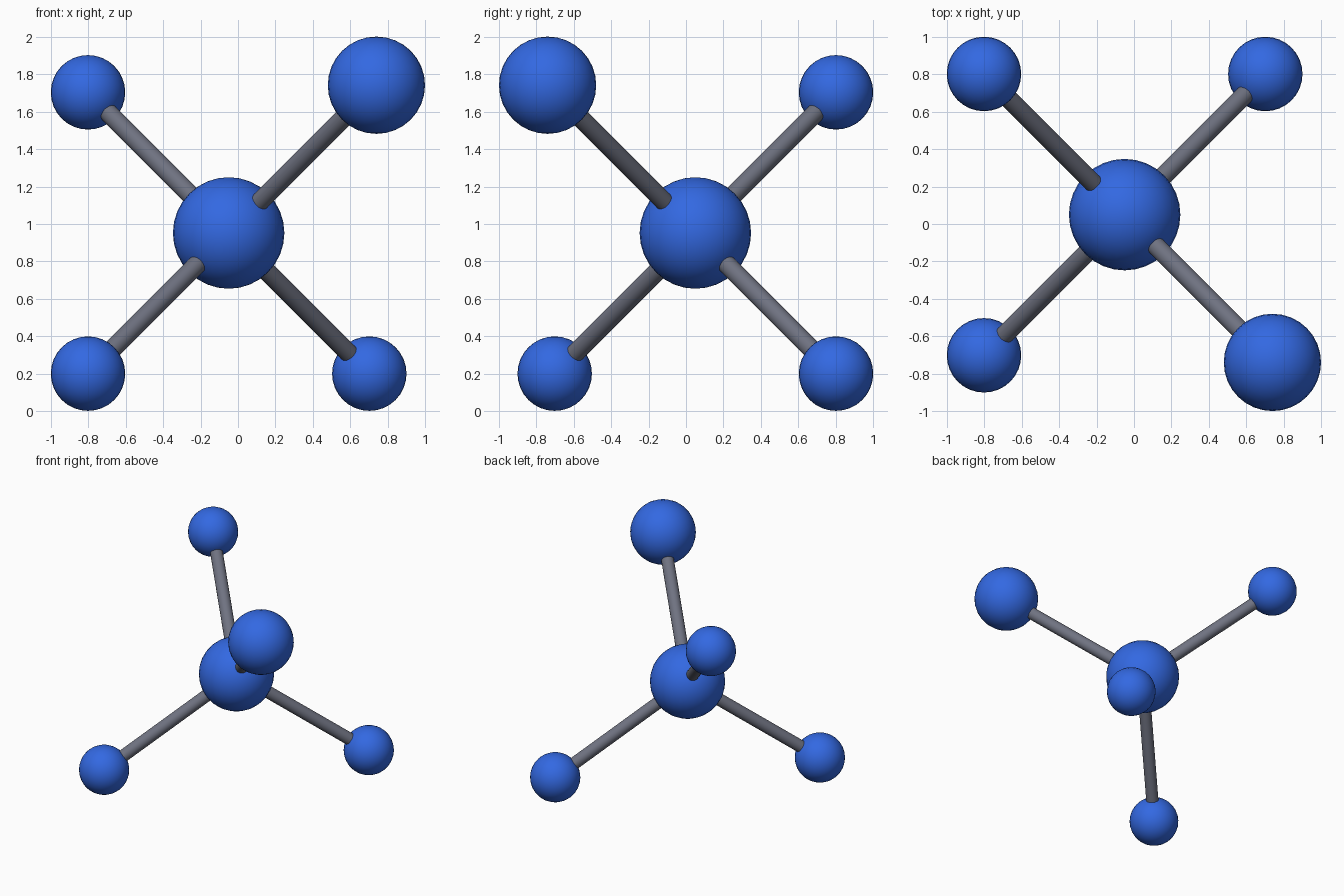
import bpy
from mathutils import Vector

cube = bpy.data.objects.get("Cube")
if cube:
    bpy.data.objects.remove(cube, do_unlink=True)


def make_material(name, color):
    mat = bpy.data.materials.new(name)
    mat.use_nodes = True
    mat.diffuse_color = color
    mat.node_tree.nodes["Principled BSDF"].inputs["Base Color"].default_value = color
    return mat


blue = make_material("blue", (0.033, 0.14, 0.76, 1))
grey = make_material("slate grey", (0.16, 0.17, 0.22, 1))


def finish(name, mat):
    obj = bpy.context.object
    obj.name = name
    obj.data.materials.append(mat)
    bpy.ops.object.shade_smooth_by_angle()


def ball(name, center, radius):
    bpy.ops.mesh.primitive_uv_sphere_add(segments=32, ring_count=16,
                                         radius=radius, location=center)
    finish(name, blue)


def rod(name, start, end, radius=0.05):
    axis = end - start
    bpy.ops.mesh.primitive_cylinder_add(
        vertices=32, radius=radius, depth=axis.length, location=(start + end) / 2,
        rotation=axis.to_track_quat("Z", "Y").to_euler())
    finish(name, grey)


# Central ball
hub = Vector((-0.05, 0.05, 0.952))
ball("center_ball", hub, 0.298)

# Four outer balls in a tetrahedron, each joined to the hub by a rod
arms = [
    ("upper_front_left", (1, -1, 1), 0.79, 0.26),
    ("upper_back_right", (-1, 1, 1), 0.752, 0.199),
    ("lower_back_left", (1, 1, -1), 0.752, 0.199),
    ("lower_front_right", (-1, -1, -1), 0.752, 0.199),
]
for name, direction, reach, radius in arms:
    tip = hub + Vector(direction) * reach
    ball(name + "_ball", tip, radius)
    rod(name + "_rod", hub, tip)
